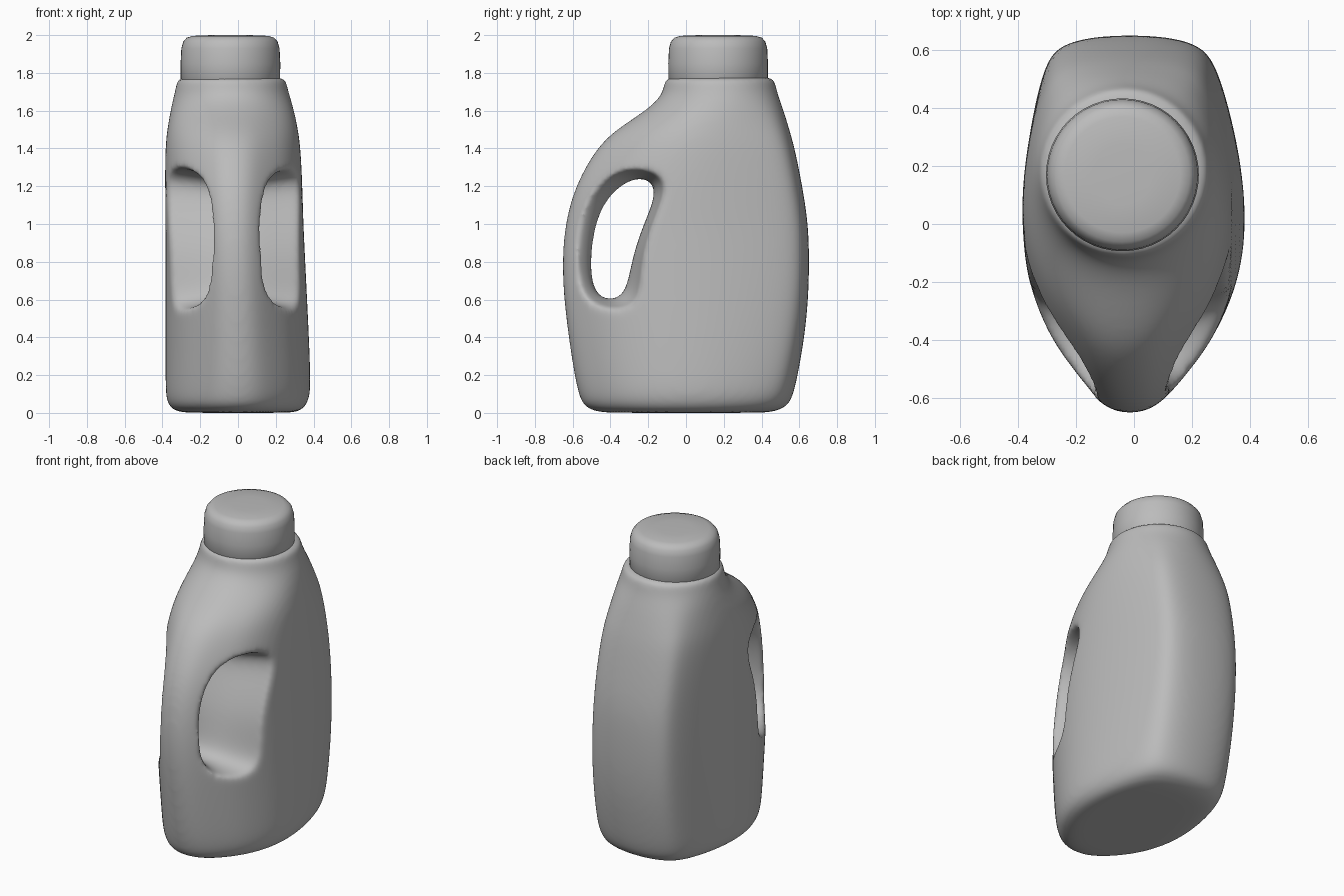
import bpy, bmesh, math

cube = bpy.data.objects.get("Cube")
if cube:
    bpy.data.objects.remove(cube, do_unlink=True)

grey = bpy.data.materials.new("plain grey")
grey.use_nodes = True
grey.diffuse_color = (0.5, 0.5, 0.5, 1)
grey.node_tree.nodes["Principled BSDF"].inputs["Base Color"].default_value = (0.5, 0.5, 0.5, 1)


def loft(name, rings, subdivisions):
    """Skin a list of equal closed rings, close both ends and round the result."""
    bm = bmesh.new()
    loops = [[bm.verts.new(p) for p in ring] for ring in rings]
    for a, b in zip(loops, loops[1:]):
        for i in range(len(a)):
            j = (i + 1) % len(a)
            bm.faces.new((a[i], a[j], b[j], b[i]))
    bm.faces.new(loops[0])
    bm.faces.new(loops[-1])
    bmesh.ops.recalc_face_normals(bm, faces=bm.faces)
    mesh = bpy.data.meshes.new(name)
    bm.to_mesh(mesh)
    bm.free()
    mesh.materials.append(grey)
    obj = bpy.data.objects.new(name, mesh)
    bpy.context.collection.objects.link(obj)
    if subdivisions:
        obj.modifiers.new("rounding", "SUBSURF").levels = subdivisions
    return obj


def smooth(obj, angle):
    bpy.ops.object.select_all(action="DESELECT")
    obj.select_set(True)
    bpy.context.view_layer.objects.active = obj
    bpy.ops.object.shade_smooth_by_angle(angle=math.radians(angle))


# Body section, front tip to back: (half width, depth) scaled to one
section = [(0, -1), (.17, -.985), (.33, -.92), (.54, -.78), (.77, -.6), (.96, -.3), (1.01, 0),
           (.98, .3), (.9, .6), (.78, .87), (.64, .95), (.36, .99), (0, 1)]
# Height, front, back, right edge, left edge, roundness
levels = [(0, -.4, .4, -.26, .26, .6), (.004, -.47, .46, -.32, .32, .5),
          (.03, -.545, .54, -.37, .36, .4), (.09, -.57, .57, -.385, .385, .3),
          (.2, -.595, .595, -.385, .385, .2),
          (.4, -.625, .63, -.385, .377, .12), (.6, -.65, .65, -.385, .367, .05),
          (.8, -.66, .655, -.385, .357, 0), (1, -.645, .65, -.385, .347, 0),
          (1.2, -.592, .618, -.387, .342, 0), (1.4, -.48, .578, -.387, .333, .1),
          (1.5, -.375, .55, -.377, .32, .3), (1.6, -.215, .52, -.36, .3, .6),
          (1.67, -.14, .495, -.345, .28, .85), (1.72, -.12, .48, -.333, .265, 1),
          (1.768, -.115, .472, -.325, .257, 1), (1.776, -.1, .455, -.31, .24, 1),
          (1.778, 0, .35, -.2, .13, 1)]


def body_ring(z, front, back, right, left, rnd):
    half = []
    for i, (w, d) in enumerate(section):
        a = math.pi * i / (len(section) - 1)
        half.append((w + (math.sin(a) - w) * rnd, d + (-math.cos(a) - d) * rnd))
    full = half + [(-w, d) for w, d in half[-2:0:-1]]
    cx, cy = (left + right) / 2, (front + back) / 2
    return [(cx + w * (left - right) / 2, cy + d * (back - front) / 2, z) for w, d in full]


body = loft("bottle_body", [body_ring(*lv) for lv in levels], 2)

# Handle opening that flares towards both sides
opening = [(-.505, .8), (-.495, .68), (-.46, .615), (-.4, .595), (-.335, .62), (-.305, .7),
           (-.275, .86), (-.215, 1.02), (-.16, 1.15), (-.175, 1.225), (-.25, 1.25),
           (-.34, 1.21), (-.43, 1.12), (-.485, .98)]


def opening_ring(x, flare):
    ring = []
    for y, z in opening:
        mid = -.41 + .33 * (z - .6)
        grow = 1 + flare * (2.2 if y < mid else 1)
        ring.append((x, mid + (y - mid) * grow, .92 + (z - .92) * (1 + .22 * flare)))
    return ring


half_flare = [(.02, 0), (.07, .04), (.13, .2), (.22, .55), (.35, 1), (.6, 1.6)]
flares = [(-x, f) for x, f in reversed(half_flare)] + half_flare
cutter = loft("handle_opening_cutter", [opening_ring(x, f) for x, f in flares], 2)
cutter.hide_render = True

cut = body.modifiers.new("handle opening", "BOOLEAN")
cut.operation, cut.solver, cut.object = "DIFFERENCE", "EXACT", cutter
blend = body.modifiers.new("even skin", "REMESH")
blend.mode, blend.voxel_size = "VOXEL", .014
soft = body.modifiers.new("soft edges", "SMOOTH")
soft.factor, soft.iterations = .5, 22
bpy.context.view_layer.objects.active = body
for mod in ("rounding", "handle opening", "even skin", "soft edges"):
    bpy.ops.object.modifier_apply(modifier=mod)
bpy.data.objects.remove(cutter, do_unlink=True)
smooth(body, 60)

# Screw cap
cap_profile = [(.25, 1.74), (.263, 1.76), (.264, 1.85), (.26, 1.93), (.25, 1.965),
               (.232, 1.986), (.2, 1.996), (.1, 2)]
sides = 48
cap = loft("screw_cap", [[(-.04 + r * math.cos(2 * math.pi * i / sides),
                           .17 + r * math.sin(2 * math.pi * i / sides), z)
                          for i in range(sides)] for r, z in cap_profile], 0)
smooth(cap, 50)
